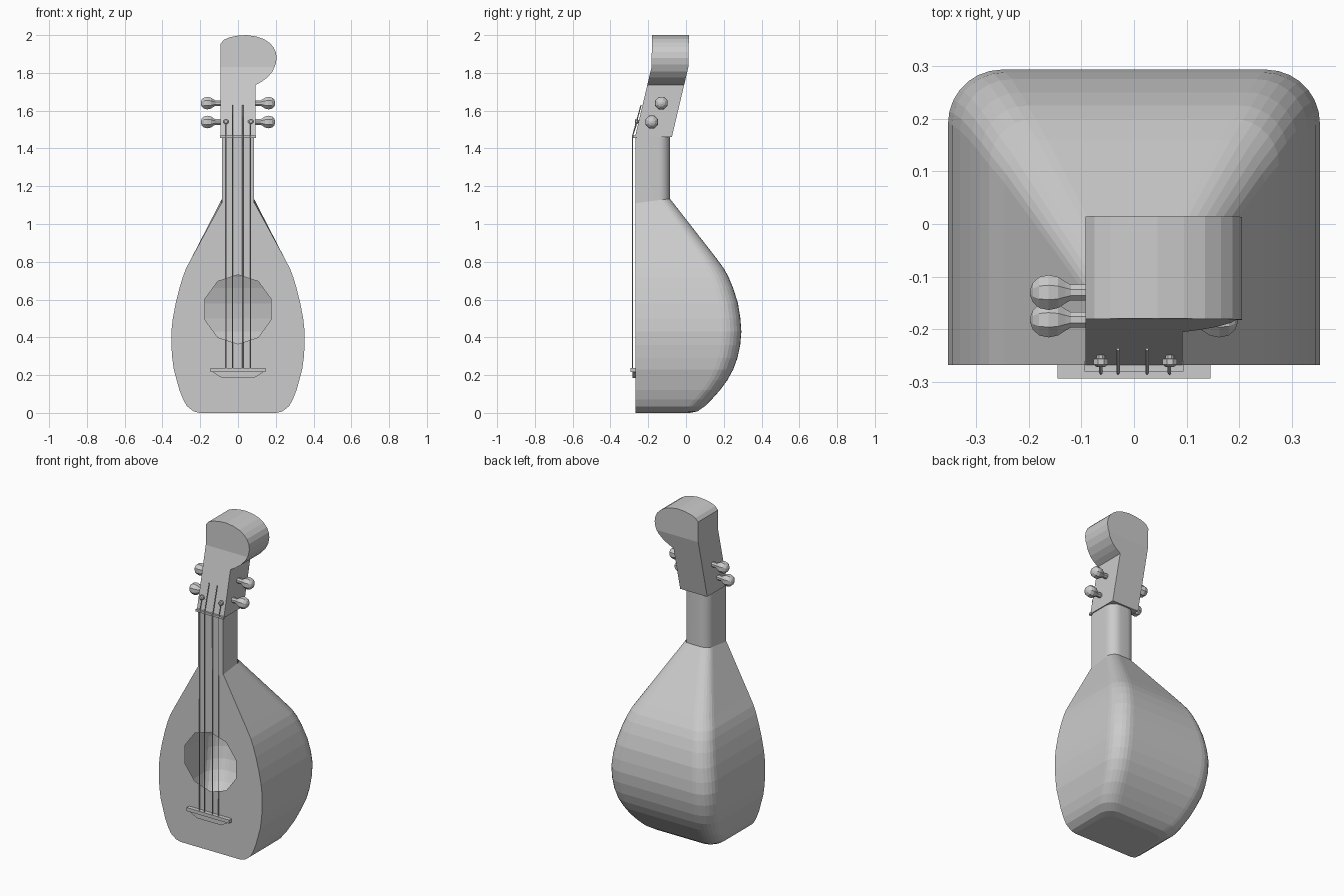
import bpy, bmesh, math
from mathutils import Vector

if "Cube" in bpy.data.objects:
    bpy.data.objects.remove(bpy.data.objects["Cube"])

FRONT = -0.268
grey = bpy.data.materials.new("plain grey")
grey.diffuse_color = (0.6, 0.6, 0.6, 1)
grey.use_nodes = True
grey.node_tree.nodes["Principled BSDF"].inputs["Base Color"].default_value = grey.diffuse_color


def finish(bm, name, smooth=None):
    bmesh.ops.recalc_face_normals(bm, faces=bm.faces)
    me = bpy.data.meshes.new(name)
    bm.to_mesh(me)
    bm.free()
    me.materials.append(grey)
    ob = bpy.data.objects.new(name, me)
    bpy.context.collection.objects.link(ob)
    if smooth:
        bpy.ops.object.select_all(action='DESELECT')
        ob.select_set(True)
        bpy.context.view_layer.objects.active = ob
        bpy.ops.object.shade_smooth_by_angle(angle=math.radians(smooth))
    return ob


def section(bm, z, w, back, r, tilt=0.0, seg=7):
    """Horizontal slice: flat front corners, rounded back corners."""
    half = [(w, FRONT)]
    for i in range(seg + 1):
        a = math.pi / 2 * i / seg
        half.append((w - r + r * math.cos(a), back - r + r * math.sin(a)))
    pts = half + [(-x, y) for x, y in reversed(half)]
    return [bm.verts.new((x, y, z + tilt * (y - FRONT))) for x, y in pts]


def loft(bm, rings):
    for a, b in zip(rings, rings[1:]):
        for i in range(len(a) - 1):
            bm.faces.new((a[i], a[i + 1], b[i + 1], b[i]))


def prism(name, outline, y0, y1):
    """Front outline (x, z) given thickness along y."""
    bm = bmesh.new()
    f = bm.faces.new([bm.verts.new((x, y0, z)) for x, z in outline])
    ext = bmesh.ops.extrude_face_region(bm, geom=[f])
    for v in ext['geom']:
        if isinstance(v, bmesh.types.BMVert):
            v.co.y = y1
    if all(f.is_valid and f2 is not f for f2 in ext['geom']) and len(bm.faces) < len(outline) + 2:
        bm.faces.new([v for v in bm.verts][:len(outline)])
    return bm


def lathe(name, profile, base, axis, sides=8, smooth=None):
    """Spin (distance, radius) pairs round an axis."""
    bm = bmesh.new()
    q = Vector((0, 0, 1)).rotation_difference(Vector(axis))
    rings = []
    for d, r in profile:
        rings.append([bm.verts.new(Vector(base) + q @ Vector((
            r * math.cos(math.tau * (i + .5) / sides),
            r * math.sin(math.tau * (i + .5) / sides), d))) for i in range(sides)])
    for a, b in zip(rings, rings[1:]):
        for i in range(sides):
            j = (i + 1) % sides
            bm.faces.new((a[i], a[j], b[j], b[i]))
    bm.faces.new(rings[0])
    bm.faces.new(rings[-1])
    return finish(bm, name, smooth)


# Hollow sound box: height, half width, back depth
SLICES = [(0, .205, .02), (.008, .235, .06), (.035, .27, .10), (.07, .29, .135),
          (.12, .31, .18), (.175, .325, .22), (.23, .34, .25), (.29, .348, .272),
          (.36, .353, .287), (.43, .353, .293), (.50, .345, .288), (.58, .33, .275),
          (.66, .31, .25), (.72, .292, .225), (.765, .275, .20), (.82, .246, .16),
          (1.11, .088, -.085)]
bm = bmesh.new()
rings = [section(bm, z, w, b, 0.035 + 0.19 * w, 0.13 if z > 1 else 0) for z, w, b in SLICES]
loft(bm, rings)
bm.faces.new(rings[0])
# Front board with a ten-sided sound hole
hole = [bm.verts.new((.183 * math.cos(math.radians(18 + 36 * i)), FRONT,
                      .548 + .183 * math.sin(math.radians(18 + 36 * i)))) for i in range(10)]
border = [r[0] for r in rings] + [r[-1] for r in reversed(rings)]
edges = []
for loop in (border, hole):
    for a, b in zip(loop, loop[1:] + loop[:1]):
        edges.append(bm.edges.get((a, b)) or bm.edges.new((a, b)))
bmesh.ops.triangle_fill(bm, use_beauty=True, edges=edges, normal=(0, -1, 0))
finish(bm, "sound_box")

# Neck
bm = bmesh.new()
rings = [section(bm, z, .086, -.085, .06, t) for z, t in ((1.10, .13), (1.47, 0))]
loft(bm, rings)
bm.faces.new((rings[0][0], rings[0][-1], rings[1][-1], rings[1][0]))
for r in rings:
    bm.faces.new(r)
finish(bm, "neck", 30)

# Head: leaning block with a curled top, upright above the bend
outline = [(-.092, 1.46), (.092, 1.46), (.092, 1.735), (.125, 1.753), (.155, 1.775),
           (.183, 1.808), (.199, 1.845), (.205, 1.88), (.200, 1.91), (.187, 1.938),
           (.165, 1.96), (.135, 1.98), (.095, 1.993), (.045, 2.0), (0, 1.997),
           (-.045, 1.988), (-.075, 1.975), (-.092, 1.955)]
bm = prism("head", outline, 0, .195)
bmesh.ops.bisect_plane(bm, geom=bm.verts[:] + bm.edges[:] + bm.faces[:],
                       plane_co=(0, 0, 1.83), plane_no=(0, 0, 1))
for v in bm.verts:
    z = v.co.z
    v.co.y += -.27 + .236 * (min(z, 1.83) - 1.46) + .018 * max(0, z - 1.83)
finish(bm, "head")

# Nut across the top of the neck
finish(prism("nut", [(-.094, 1.456), (.094, 1.456), (.094, 1.469), (-.094, 1.469)],
             -.28, -.26), "nut")

# Bridge: top bar and tapered foot
finish(prism("bridge_bar", [(-.145, .216), (.145, .216), (.145, .237), (-.145, .237)],
             -.293, -.267), "bridge_bar")
finish(prism("bridge_foot", [(-.085, .185), (.085, .185), (.135, .216), (-.135, .216)],
             -.283, -.267), "bridge_foot")

# Tuning pegs on both sides of the head
PEG = [(-.02, .016), (.028, .016), (.038, .022), (.052, .032), (.070, .036),
       (.088, .032), (.100, .020), (.105, .006)]
for side in (-1, 1):
    for y, z in ((-.13, 1.64), (-.182, 1.54)):
        lathe("tuning_peg", PEG, (side * .092, y, z), (side, 0, 0))

# String posts on the head front
for x in (-.063, .068):
    lathe("string_post", [(0, .009), (.008, .009), (.009, .015), (.02, .015), (.024, .009)],
          (x, -.247, 1.543), (0, -1, 0))

# Strings bend over the nut and follow the head
for x, top in ((-.063, 1.543), (-.03, 1.63), (.025, 1.63), (.067, 1.543)):
    cu = bpy.data.curves.new("string", 'CURVE')
    cu.dimensions = '3D'
    cu.bevel_depth = .003
    cu.bevel_resolution = 0
    cu.use_fill_caps = True
    sp = cu.splines.new('POLY')
    path = [(x, -.284, .22), (x, -.283, 1.465), (x, -.278 + .236 * (top - 1.46), top)]
    sp.points.add(len(path) - 1)
    for p, co in zip(sp.points, path):
        p.co = (*co, 1)
    cu.materials.append(grey)
    bpy.context.collection.objects.link(bpy.data.objects.new("string", cu))
